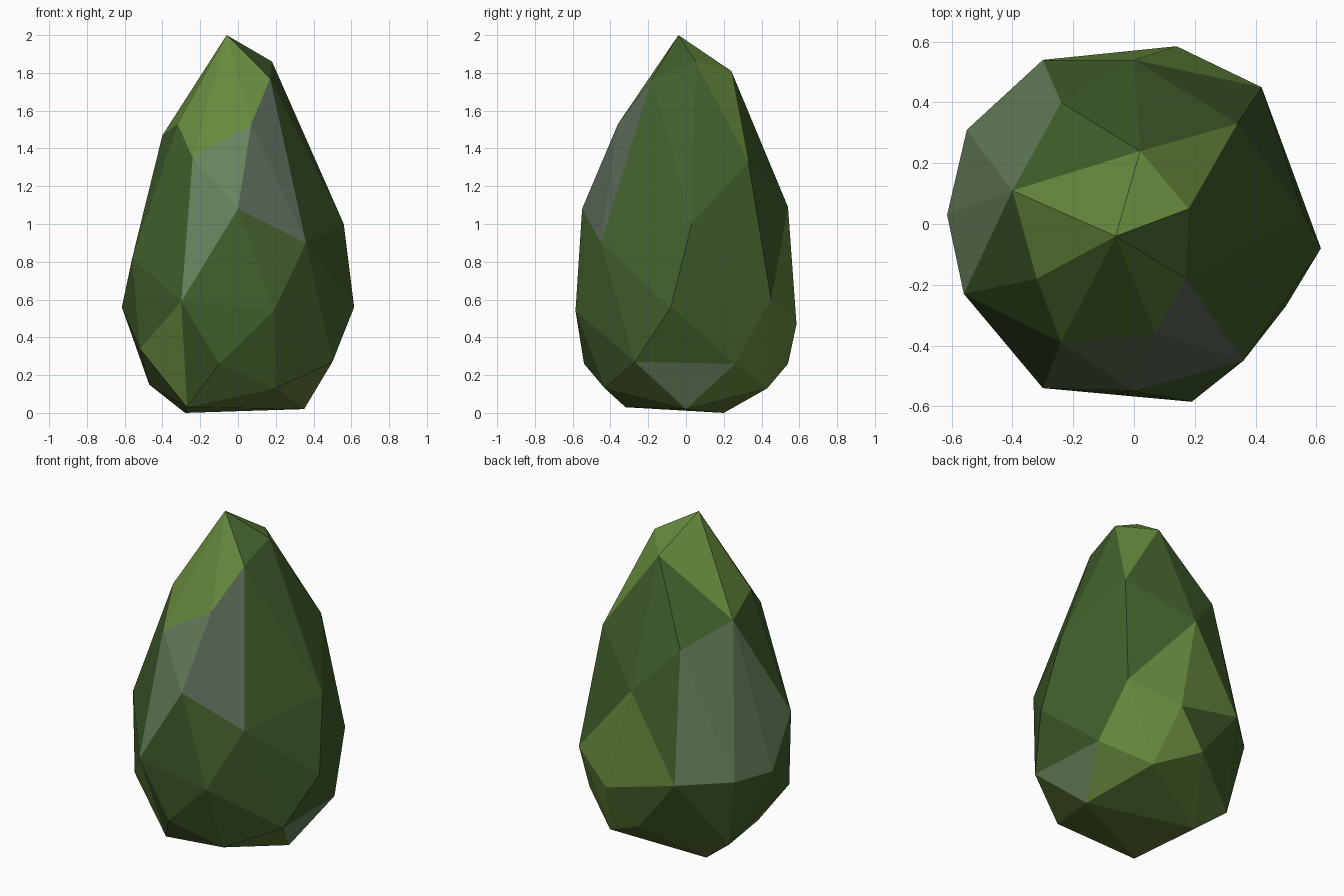
import bpy
import bmesh
from mathutils import Vector

default_cube = bpy.data.objects.get("Cube")
if default_cube:
    bpy.data.objects.remove(default_cube, do_unlink=True)


def make_material(name, colour):
    material = bpy.data.materials.new(name)
    material.use_nodes = True
    rgba = (*colour, 1.0)
    material.diffuse_color = rgba
    shader = material.node_tree.nodes["Principled BSDF"]
    shader.inputs["Base Color"].default_value = rgba
    shader.inputs["Roughness"].default_value = 0.9
    return material


# Corner points of the faceted body, in hundredths, from the tip downwards
tip = [(-6, -4, 200)]
shoulder = [(2, 24, 181), (18, 5, 186), (17, -18, 177)]
upper_ring = [(-40, 11, 147), (-32, -18, 153), (7, -36, 153),
              (-24, -39, 135), (34, 33, 133), (-24, 40, 135)]
middle_ring = [(36, -45, 90), (0, 54, 109), (0, -55, 108),
               (56, 3, 100), (-56, -23, 82)]
belly_ring = [(-61.5, 3, 56), (-55, 31, 58), (-30, 54, 58), (14, 58.5, 47),
              (42, 45, 60), (61.5, -8, 56), (19, -58.5, 54), (-30, -54, 59)]
lower_ring = [(50, -27, 27), (48, 26, 26), (22, 43, 13), (-5, 54, 26),
              (-47, 25, 15), (-52, -27, 34), (-10, -54, 26), (20, -43, 13)]
base_ring = [(35, 0, 2), (-28, 20, 0), (-27, -32, 3)]
rings = (tip, shoulder, upper_ring, middle_ring, belly_ring, lower_ring, base_ring)

# Palette: the order gives each colour its slot on the body
palette = {
    "leaf green": (0.052, 0.113, 0.024),
    "light green": (0.132, 0.248, 0.046),
    "mossy grey": (0.138, 0.222, 0.108),
    "slate grey": (0.100, 0.142, 0.098),
    "olive green": (0.112, 0.190, 0.038),
}
slots = {name: index for index, name in enumerate(palette)}

# Coloured patches: each lists the middle points of its facets
patches = {
    "leaf green": [(10, -5, 188)],
    "light green": [(19, 53, 72), (35, 43, 42), (29, 43, 29), (-5, 55, 71),
                    (10, 52, 29), (36, 23, 14), (-36, -38, 32)],
    "mossy grey": [(-6, -43, 132), (-18, -49, 100), (-40, 27, 113), (-37, 42, 84),
                   (-52, 15, 87), (-52, -3, 95), (45, 0, 19)],
    "slate grey": [(20, -33, 140), (14, -45, 117)],
}
patch_radius = 0.12
crown_height = 1.6
underside_slope = -0.5


def facet_colour(face):
    """Choose a patch colour, or the crown, underside or main colour."""
    centre = face.calc_center_median()
    for name, spots in patches.items():
        for spot in spots:
            if (centre - Vector(spot) / 100).length < patch_radius:
                return slots[name]
    if centre.z > crown_height:
        return slots["light green"]
    if face.normal.z < underside_slope:
        return slots["olive green"]
    return slots["leaf green"]


# Faceted body: wrap the corner points in one closed skin
bm = bmesh.new()
for ring in rings:
    for point in ring:
        bm.verts.new(Vector(point) / 100)
bmesh.ops.convex_hull(bm, input=list(bm.verts))
loose = [vert for vert in bm.verts if not vert.link_faces]
bmesh.ops.delete(bm, geom=loose, context="VERTS")
bmesh.ops.recalc_face_normals(bm, faces=list(bm.faces))
bm.normal_update()
for face in bm.faces:
    face.smooth = False
    face.material_index = facet_colour(face)

mesh = bpy.data.meshes.new("shrub_body")
bm.to_mesh(mesh)
bm.free()
for name, colour in palette.items():
    mesh.materials.append(make_material(name, colour))
body = bpy.data.objects.new("shrub_body", mesh)
bpy.context.collection.objects.link(body)
